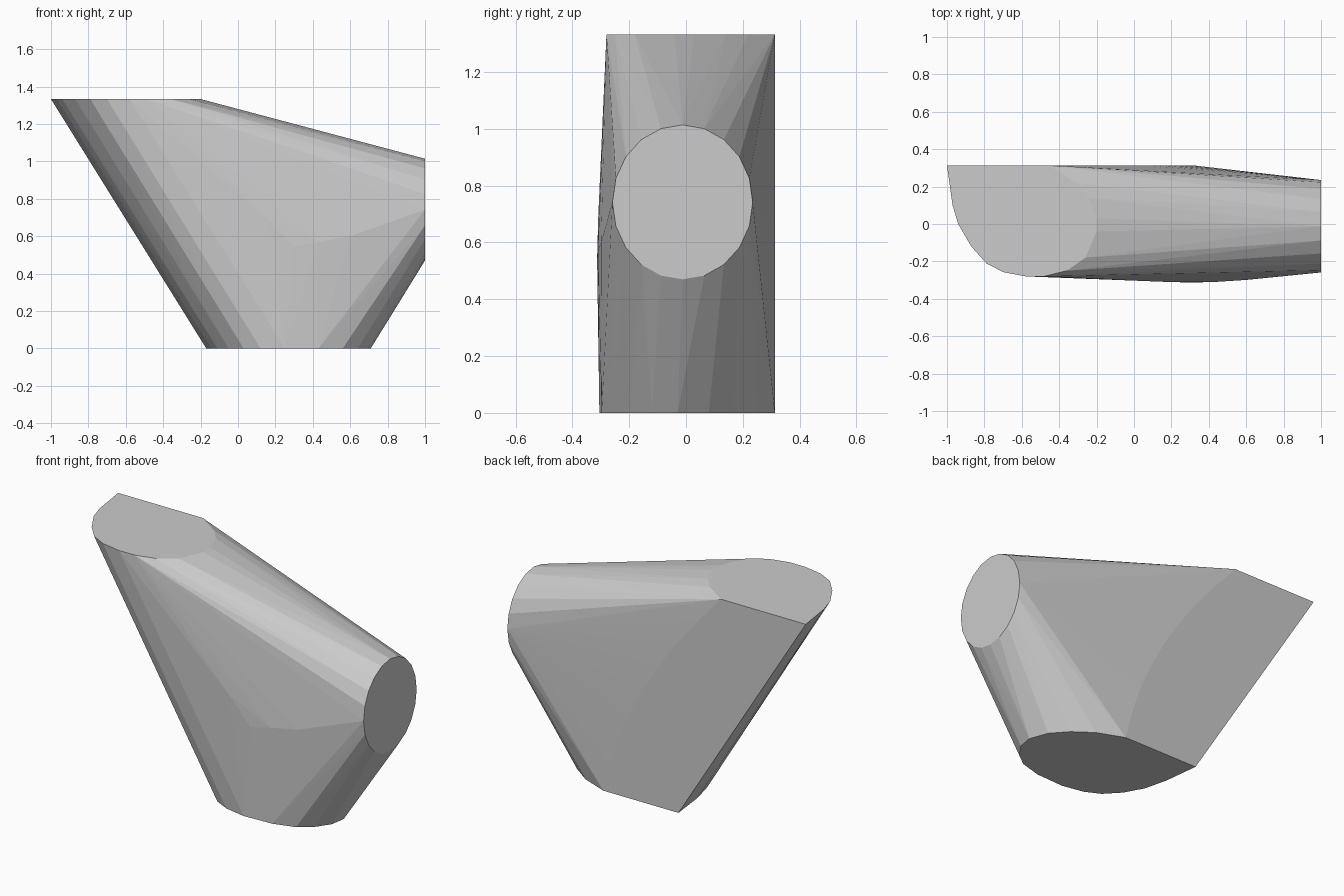
import bpy, bmesh, math

cube = bpy.data.objects.get("Cube")
if cube:
    bpy.data.objects.remove(cube, do_unlink=True)

TOP, BACK = 1.333, 0.313

# One flat grey for the whole block
grey = bpy.data.materials.new("plain_grey")
grey.use_nodes = True
colour = (0.6, 0.6, 0.6, 1)
grey.diffuse_color = colour
grey.node_tree.nodes["Principled BSDF"].inputs["Base Color"].default_value = colour

# Outline of the upper cap (x, y)
upper = [(-1, BACK), (-.97, .1), (-.94, 0), (-.87, -.12), (-.79, -.21), (-.7, -.257),
         (-.58, -.28), (-.48, -.28), (-.36, -.25), (-.26, -.18), (-.2, -.04),
         (-.2, .03), (-.24, .14), (-.31, .22), (-.45, BACK)]

# Outline of the base (x, y)
base = [(-.17, BACK), (-.145, .1), (-.11, -.04), (-.05, -.15), (.03, -.235), (.12, -.28),
        (.25, -.305), (.43, -.297), (.56, -.26), (.64, -.2), (.695, -.12), (.71, -.03),
        (.67, .08), (.59, .17), (.48, .25), (.32, BACK)]

points = [(x, y, TOP) for x, y in upper] + [(x, y, 0) for x, y in base]

# Round cap on the left end
for i in range(20):
    a = math.tau * i / 20
    points.append((1, -.012 + .247 * math.cos(a), .742 + .272 * math.sin(a)))

# Curved border of the flat back
for i in range(1, 8):
    t = i / 8
    points.append((-.45 + .77 * t + .5 * t * (1 - t), BACK, TOP * (1 - t)))

# Slight swelling of the front
points += [(.16, -.309, .69), (.3, -.313, .54), (.43, -.31, .57), (.6, -.299, .6)]

# Stretch one skin over all the outlines
bm = bmesh.new()
for p in points:
    bm.verts.new(p)
hull = bmesh.ops.convex_hull(bm, input=bm.verts[:])
loose = [v for v in bm.verts if not v.link_faces]
bmesh.ops.delete(bm, geom=loose, context='VERTS')
bmesh.ops.dissolve_limit(bm, angle_limit=math.radians(0.2),
                         verts=bm.verts[:], edges=bm.edges[:])
bmesh.ops.recalc_face_normals(bm, faces=bm.faces[:])

mesh = bpy.data.meshes.new("three_ended_block")
bm.to_mesh(mesh)
bm.free()
mesh.materials.append(grey)
block = bpy.data.objects.new("three_ended_block", mesh)
bpy.context.collection.objects.link(block)
